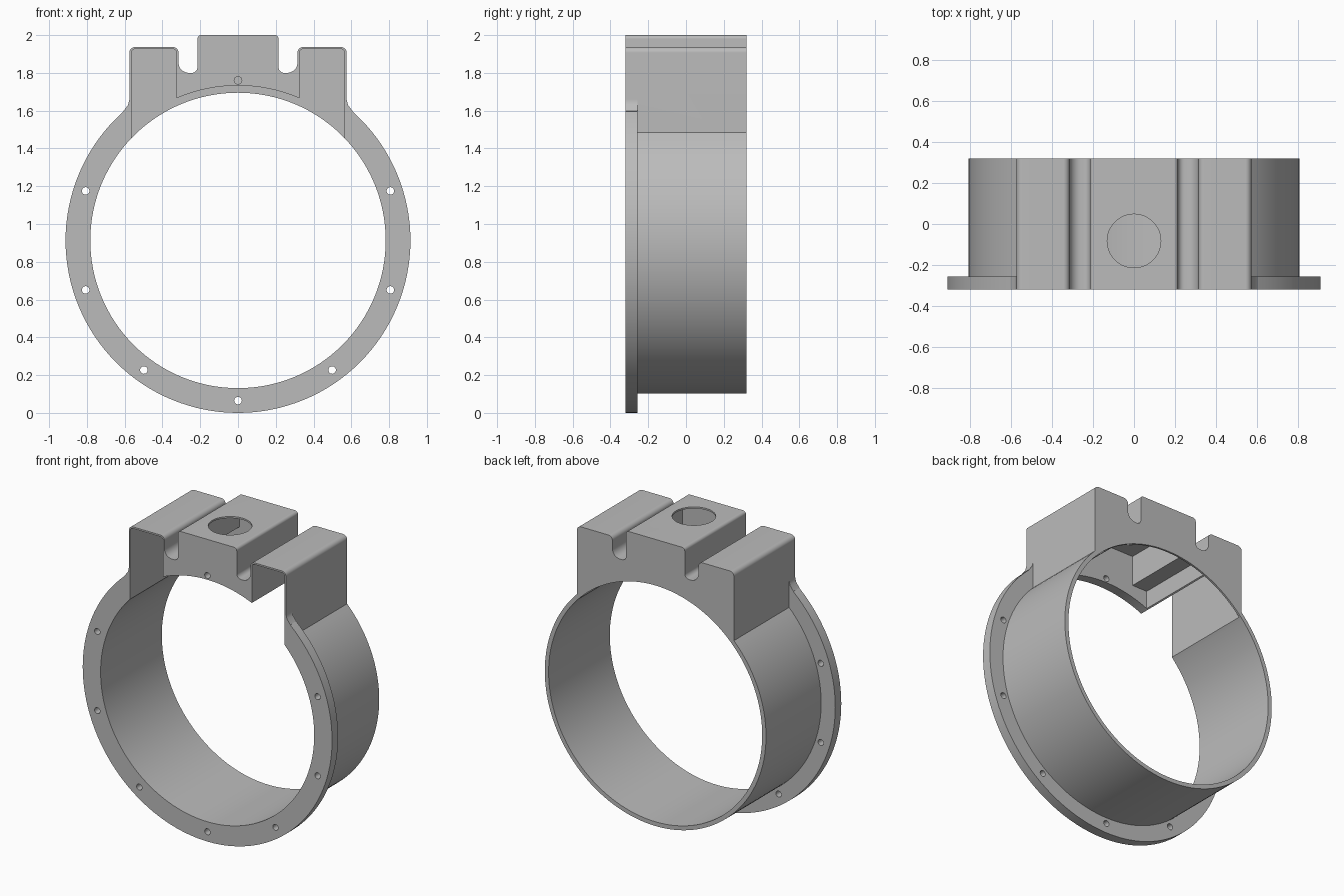
import bpy, bmesh
from math import sin, cos, tan, pi, radians
from mathutils import Vector

if "Cube" in bpy.data.objects:
    bpy.data.objects.remove(bpy.data.objects["Cube"])

CZ = 0.913               # height of the ring axis
FRONT, BACK = -0.32, 0.32
PLATE = -0.257           # rear of the flange
WALL = 0.011             # sheet thickness
INNER_BACK = BACK - 0.013


def circle(r, x=0, z=CZ, n=128):
    return [(x + r * cos(2 * pi * i / n), z + r * sin(2 * pi * i / n)) for i in range(n)]


def rounded(corners, steps=8):
    """Outline from (x, z, radius) corners, with circular fillets."""
    pts = []
    for i, (x, z, r) in enumerate(corners):
        p = Vector((x, z))
        if r == 0:
            pts.append((x, z))
            continue
        a = (Vector(corners[i - 1][:2]) - p).normalized()
        b = (Vector(corners[(i + 1) % len(corners)][:2]) - p).normalized()
        # right-angled corners: fillet centre lies along both sides
        c = p + (a + b) * r
        for k in range(steps + 1):
            t = k / steps * pi / 2
            pts.append(tuple(c - b * r * cos(t) - a * r * sin(t)))
    return pts


def mirrored(half):
    return half + [(-p[0],) + tuple(p[1:]) for p in reversed(half)]


def prism(name, pts, y0, y1):
    """Extrude an outline in x, z from y0 to y1."""
    bm = bmesh.new()
    face = bm.faces.new([bm.verts.new((x, y0, z)) for x, z in pts])
    ext = bmesh.ops.extrude_face_region(bm, geom=[face])
    verts = [v for v in ext["geom"] if isinstance(v, bmesh.types.BMVert)]
    bmesh.ops.translate(bm, verts=verts, vec=(0, y1 - y0, 0))
    bmesh.ops.recalc_face_normals(bm, faces=bm.faces[:])
    mesh = bpy.data.meshes.new(name)
    bm.to_mesh(mesh)
    bm.free()
    ob = bpy.data.objects.new(name, mesh)
    bpy.context.collection.objects.link(ob)
    return ob


# Solid parts: flange, sleeve and stepped housing
body = prism("clamp_ring_housing", circle(0.913), FRONT, PLATE)
sleeve = prism("sleeve", circle(0.81), FRONT + 0.02, BACK)
housing = prism("housing", rounded(mirrored([
    (0.575, 1.3, 0), (0.575, 1.937, 0.03), (0.315, 1.937, 0.03),
    (0.315, 1.8, 0.055), (0.215, 1.8, 0.03), (0.215, 2.0, 0.02)])), FRONT, BACK)
solids = [sleeve, housing]

# Small blends between flange rim and housing sides
for s in (1, -1):
    solids.append(prism("rim_blend", [(s * x, z) for x, z in (
        (0.56, 1.66), (0.575, 1.66), (0.582, 1.63), (0.607, 1.597), (0.56, 1.55))],
        FRONT, PLATE))

# Cutters: bore, side pockets, centre cavity and arched opening
cutters = [prism("bore", circle(0.782), -1, 1)]
for s in (1, -1):
    pocket = rounded([(s * 0.565, 1.4, 0), (s * 0.565, 1.937 - WALL, 0.02),
                      (s * 0.325, 1.937 - WALL, 0.02), (s * 0.325, 1.4, 0)])
    cutters.append(prism("pocket", pocket, -1, INNER_BACK))

cutters.append(prism("centre_cavity", mirrored([
    (0.315, 1.6), (0.315, 1.8 - WALL), (0.215 - WALL, 1.8 - WALL),
    (0.215 - WALL, 2.0 - WALL)]), PLATE, INNER_BACK))

arch = [(0.33 - 0.66 * i / 24, CZ + (0.82 ** 2 - (0.33 - 0.66 * i / 24) ** 2) ** 0.5)
        for i in range(25)]
cutters.append(prism("arch", arch + [(-0.33, 1.4), (0.33, 1.4)], -1, INNER_BACK))

# Screw holes every 36 degrees, none where the pockets open
for i in range(10):
    if i not in (4, 6):
        a = radians(36 * i)
        cutters.append(prism("screw_hole", circle(
            0.02, 0.848 * sin(a), CZ - 0.848 * cos(a), 24), -1, PLATE + 0.02))

# Round port in the top
bpy.ops.mesh.primitive_cylinder_add(vertices=64, radius=0.131, depth=0.2,
                                    location=(0, -0.083, 2.0))
cutters.append(bpy.context.object)

# Combine everything into one body
for operation, tools in (("UNION", solids), ("DIFFERENCE", cutters)):
    for tool in tools:
        tool.hide_render = True
        mod = body.modifiers.new(tool.name, "BOOLEAN")
        mod.operation = operation
        mod.solver = "EXACT"
        mod.object = tool

bpy.context.view_layer.update()
evaluated = body.evaluated_get(bpy.context.evaluated_depsgraph_get())
result = bpy.data.meshes.new_from_object(evaluated)
body.modifiers.clear()
body.data = result
for tool in solids + cutters:
    bpy.data.objects.remove(tool)

# Plain grey finish
grey = bpy.data.materials.new("plain_grey")
grey.use_nodes = True
colour = (0.5, 0.5, 0.5, 1)
grey.diffuse_color = colour
grey.node_tree.nodes["Principled BSDF"].inputs["Base Color"].default_value = colour
body.data.materials.clear()
body.data.materials.append(grey)
for p in body.data.polygons:
    p.material_index = 0

# Smooth the curves, keep the corners crisp
bpy.ops.object.select_all(action="DESELECT")
body.select_set(True)
bpy.context.view_layer.objects.active = body
bpy.ops.object.shade_smooth_by_angle(angle=radians(30))
weighted = body.modifiers.new("even_normals", "WEIGHTED_NORMAL")
weighted.keep_sharp = True
